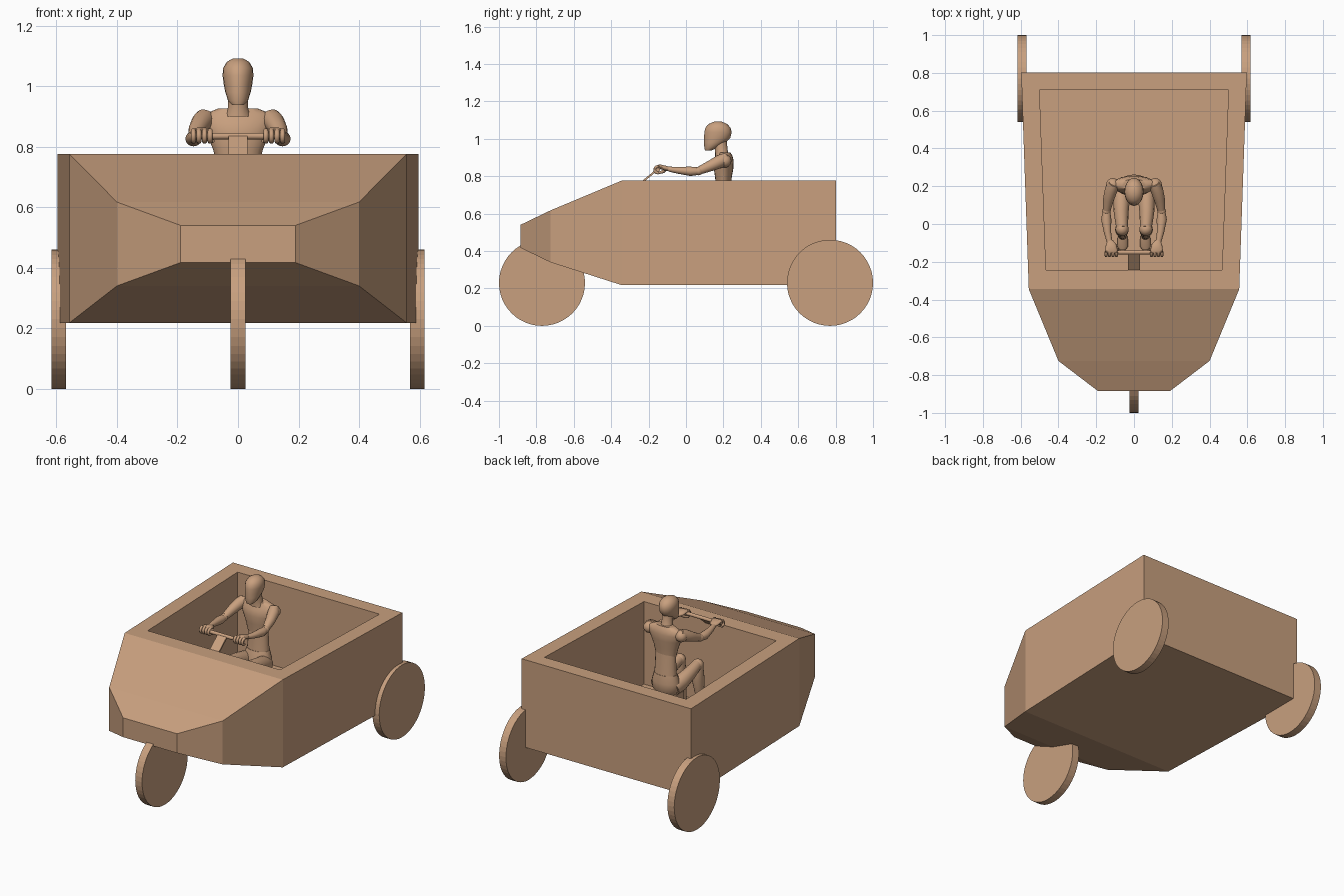
import bpy, bmesh
from math import pi, sin, cos
from mathutils import Vector, Matrix

brown = bpy.data.materials.new("brown")
brown.diffuse_color = (0.58, 0.35, 0.21, 1)


def finish(bm, name, smooth=False):
    bmesh.ops.recalc_face_normals(bm, faces=bm.faces)
    mesh = bpy.data.meshes.new(name)
    bm.to_mesh(mesh)
    bm.free()
    mesh.materials.append(brown)
    ob = bpy.data.objects.new(name, mesh)
    bpy.context.collection.objects.link(ob)
    if smooth:
        bpy.ops.object.select_all(action='DESELECT')
        ob.select_set(True)
        bpy.context.view_layer.objects.active = ob
        bpy.ops.object.shade_smooth_by_angle(angle=0.7)
    return ob


def loft(name, sections, n=16, axis=None, mirror=False):
    """Oval rings (x, y, z, half width, half depth) skinned along a path."""
    bm = bmesh.new()
    pts = [Vector(s[:3]) for s in sections]
    rings = []
    for i, s in enumerate(sections):
        d = Vector(axis) if axis else pts[min(i + 1, len(pts) - 1)] - pts[max(i - 1, 0)]
        d.normalize()
        u = Vector((1, 0, 0))
        u = (u - d * d.x).normalized()
        v = d.cross(u)
        rings.append([bm.verts.new(pts[i] + u * s[3] * cos(2 * pi * k / n)
                                   + v * s[4] * sin(2 * pi * k / n)) for k in range(n)])
    for a, b in zip(rings, rings[1:]):
        for k in range(n):
            bm.faces.new((a[k], a[(k + 1) % n], b[(k + 1) % n], b[k]))
    bm.faces.new(rings[0])
    bm.faces.new(rings[-1])
    if mirror:
        geo = bmesh.ops.duplicate(bm, geom=bm.faces[:])['geom']
        bmesh.ops.scale(bm, vec=(-1, 1, 1), verts=[g for g in geo if isinstance(g, bmesh.types.BMVert)])
    return finish(bm, name, True)


def ball(name, pos, r):
    bm = bmesh.new()
    for side in (-1, 1):
        bmesh.ops.create_uvsphere(bm, u_segments=16, v_segments=10, radius=r,
                                  matrix=Matrix.Translation((pos[0] * side, pos[1], pos[2])))
    return finish(bm, name, True)


def box(name, lo, hi):
    lo, hi = Vector(lo), Vector(hi)
    bm = bmesh.new()
    bmesh.ops.create_cube(bm, size=1, matrix=Matrix.Translation((lo + hi) / 2)
                          @ Matrix.Diagonal((*(hi - lo), 1)))
    return finish(bm, name)


def wheel(name, x, y):
    bm = bmesh.new()
    bmesh.ops.create_cone(bm, cap_ends=True, segments=48, radius1=0.23, radius2=0.23, depth=0.048,
                          matrix=Matrix.Translation((x, y, 0.23)) @ Matrix.Rotation(pi / 2, 4, 'Y'))
    return finish(bm, name)


# Faceted hull: rectangular frames from nose to tail, with a sunken cockpit
bm = bmesh.new()
frames = []
for y, w, lo, hi in [(-0.885, 0.19, 0.417, 0.54), (-0.725, 0.40, 0.34, 0.617),
                     (-0.345, 0.557, 0.218, 0.776), (0.802, 0.597, 0.218, 0.776)]:
    frames.append([bm.verts.new(p) for p in ((-w, y, lo), (w, y, lo), (w, y, hi), (-w, y, hi))])
for a, b in zip(frames, frames[1:]):
    for k in range(4):
        f = bm.faces.new((a[k], a[(k + 1) % 4], b[(k + 1) % 4], b[k]))
        if a is frames[2] and k == 2:
            top = f
bm.faces.new(frames[0])
bm.faces.new(frames[-1])
bmesh.ops.recalc_face_normals(bm, faces=bm.faces)
bmesh.ops.inset_region(bm, faces=[top], thickness=0.05)
for v in top.verts:  # rim opening
    rear = v.co.y > 0
    v.co.x = (0.50 if rear else 0.466) * (1 if v.co.x > 0 else -1)
    v.co.y = 0.71 if rear else -0.243
pit = bmesh.ops.extrude_discrete_faces(bm, faces=[top])['faces'][0]
for v in pit.verts:
    v.co.z = 0.25
finish(bm, "hull")

# Wheels
wheel("front_wheel", 0, -0.77)
wheel("left_rear_wheel", -0.593, 0.77)
wheel("right_rear_wheel", 0.593, 0.77)

# Steering column and handlebar
stem = box("steering_stem", (-0.032, -0.065, -0.005), (0.032, 0.065, 0.005))
stem.rotation_euler.x = 0.69
stem.location = (0, -0.205, 0.793)
bm = bmesh.new()
bmesh.ops.create_cone(bm, cap_ends=True, segments=16, radius1=0.011, radius2=0.011, depth=0.29,
                      matrix=Matrix.Translation((0, -0.15, 0.835)) @ Matrix.Rotation(pi / 2, 4, 'Y'))
finish(bm, "handlebar", True)

# Narrow seat hidden under the driver
box("seat", (-0.07, 0.12, 0.25), (0.07, 0.25, 0.49))

# Driver: head, neck and torso
Z = (0, 0, 1)
loft("head", [(0, 0.120, 0.938, 0.020, 0.018), (0, 0.132, 0.952, 0.033, 0.034),
              (0, 0.154, 0.980, 0.042, 0.058), (0, 0.167, 1.005, 0.047, 0.070),
              (0, 0.171, 1.035, 0.051, 0.073), (0, 0.171, 1.060, 0.049, 0.067),
              (0, 0.171, 1.080, 0.037, 0.048), (0, 0.171, 1.092, 0.016, 0.020)], 20, Z)
loft("neck", [(0, 0.198, 0.90, 0.046, 0.042), (0, 0.190, 0.93, 0.033, 0.034),
              (0, 0.182, 0.985, 0.031, 0.036)], 16, Z)
loft("chest", [(0, 0.200, 0.735, 0.068, 0.040), (0, 0.200, 0.79, 0.082, 0.044),
               (0, 0.201, 0.84, 0.102, 0.052), (0, 0.206, 0.88, 0.118, 0.049),
               (0, 0.211, 0.908, 0.110, 0.038), (0, 0.208, 0.926, 0.066, 0.030)], 20, Z)
loft("abdomen", [(0, 0.205, 0.60, 0.074, 0.050), (0, 0.205, 0.66, 0.069, 0.044),
                 (0, 0.203, 0.75, 0.068, 0.038)], 20, Z)
loft("pelvis", [(0, 0.195, 0.49, 0.060, 0.048), (0, 0.195, 0.52, 0.090, 0.066),
                (0, 0.200, 0.57, 0.090, 0.062), (0, 0.205, 0.62, 0.074, 0.050)], 20, Z)

# Arms
ball("shoulders", (0.112, 0.207, 0.882), 0.036)
loft("upper_arms", [(0.106, 0.213, 0.905, 0.029, 0.022), (0.120, 0.184, 0.880, 0.034, 0.036),
                    (0.135, 0.130, 0.855, 0.029, 0.029), (0.144, 0.075, 0.832, 0.021, 0.022)], mirror=True)
ball("elbows", (0.146, 0.068, 0.828), 0.023)
loft("forearms", [(0.146, 0.068, 0.827, 0.020, 0.020), (0.147, 0.025, 0.826, 0.027, 0.025),
                  (0.140, -0.045, 0.832, 0.019, 0.018), (0.130, -0.092, 0.838, 0.015, 0.013)], mirror=True)
loft("palms", [(0.128, -0.088, 0.838, 0.015, 0.012), (0.122, -0.110, 0.843, 0.028, 0.013),
               (0.120, -0.143, 0.852, 0.034, 0.012), (0.120, -0.152, 0.851, 0.030, 0.007)], mirror=True)
for i in range(4):
    x = 0.092 + 0.0185 * i
    arc = [(x, -0.15 + 0.018 * cos(t), 0.835 + 0.018 * sin(t), 0.0085, 0.008)
           for t in (1.5, 2.2, 2.9, 3.6, 4.3, 4.9)]
    loft(f"finger_{i + 1}", arc, 10, mirror=True)
loft("thumbs", [(0.106, -0.105, 0.838, 0.009, 0.009), (0.094, -0.122, 0.825, 0.010, 0.009),
                (0.084, -0.145, 0.818, 0.007, 0.007)], 10, mirror=True)

# Legs
loft("thighs", [(0.056, 0.205, 0.535, 0.042, 0.046), (0.066, 0.150, 0.552, 0.046, 0.050),
                (0.068, 0.060, 0.578, 0.039, 0.041), (0.063, -0.020, 0.600, 0.031, 0.031)], mirror=True)
ball("knees", (0.063, -0.028, 0.598), 0.035)
loft("shins", [(0.063, -0.032, 0.592, 0.029, 0.031), (0.064, -0.030, 0.510, 0.036, 0.040),
               (0.062, -0.050, 0.400, 0.025, 0.027), (0.060, -0.060, 0.300, 0.019, 0.022)], mirror=True)
ball("ankles", (0.060, -0.060, 0.295), 0.023)
loft("feet", [(0.060, -0.030, 0.268, 0.014, 0.015), (0.060, -0.050, 0.277, 0.022, 0.025),
              (0.060, -0.085, 0.270, 0.028, 0.020), (0.060, -0.118, 0.264, 0.029, 0.013),
              (0.060, -0.138, 0.260, 0.015, 0.008)], axis=(0, -1, 0), mirror=True)
